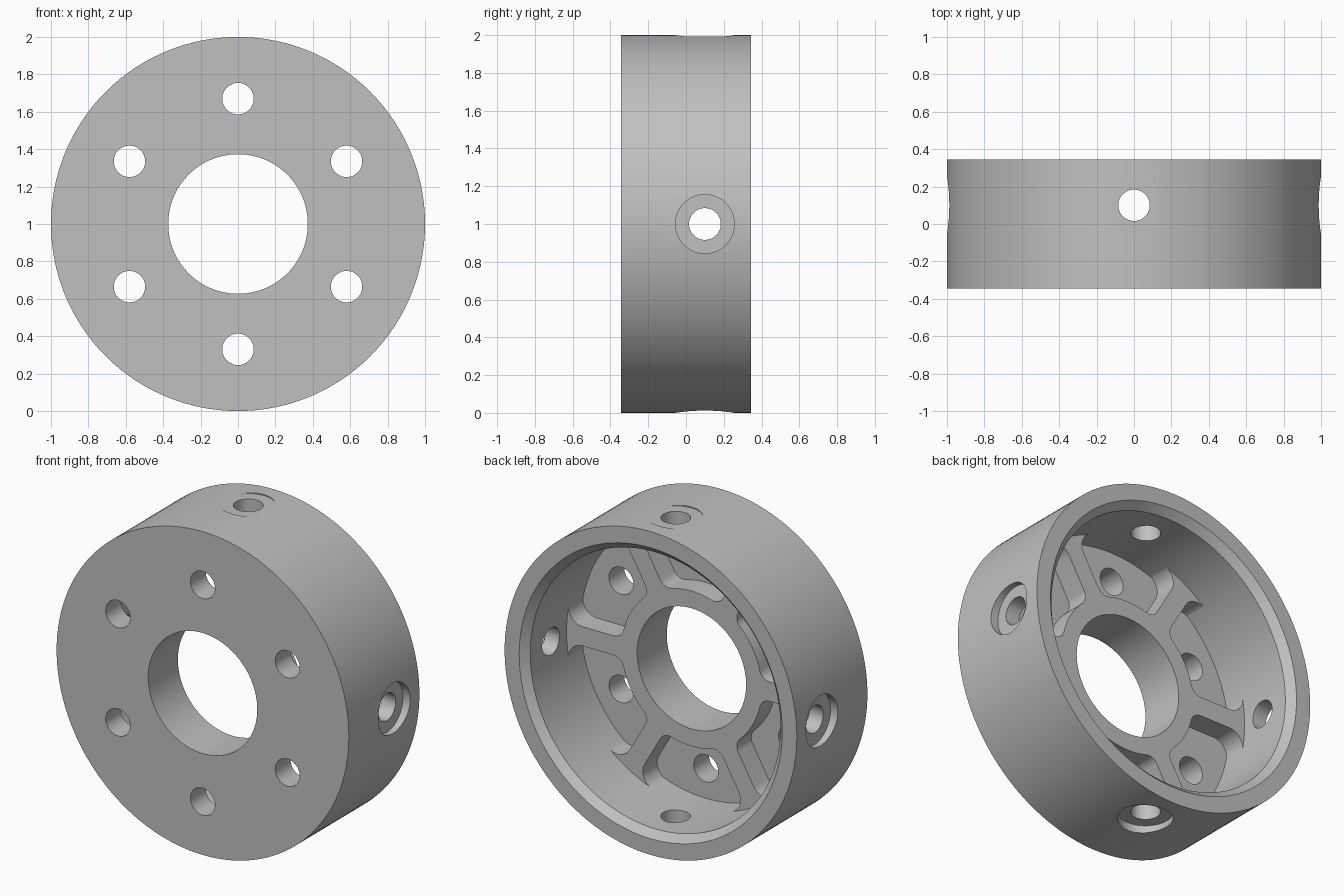
import bpy, bmesh
from math import sin, cos, asin, sqrt, radians, pi
from mathutils import Matrix, Vector

if "Cube" in bpy.data.objects:
    bpy.data.objects.remove(bpy.data.objects["Cube"])

SEG = 128
BORE, WALL = 0.373, 0.856          # hub bore and cavity radius
HALF, FLOOR, WEB = 0.345, -0.195, -0.055   # rim, pocket floor and web planes in y
CENTRE = Matrix.Translation((0, 0, 1))

metal = bpy.data.materials.new("grey metal")
metal.use_nodes = True
metal.diffuse_color = (0.53, 0.53, 0.53, 1)
metal.node_tree.nodes["Principled BSDF"].inputs["Base Color"].default_value = metal.diffuse_color


def add_mesh(name, bm):
    mesh = bpy.data.meshes.new(name)
    bm.to_mesh(mesh)
    bm.free()
    obj = bpy.data.objects.new(name, mesh)
    bpy.context.collection.objects.link(obj)
    return obj


def select(obj):
    bpy.ops.object.select_all(action='DESELECT')
    obj.select_set(True)
    bpy.context.view_layer.objects.active = obj


def finish(obj):
    obj.data.materials.clear()
    obj.data.materials.append(metal)
    select(obj)
    bpy.ops.object.shade_smooth_by_angle(angle=radians(30))


def cylinder(bm, radius, start, end, matrix):
    """Cylinder along local z from start to end."""
    shift = Matrix.Translation((0, 0, (start + end) / 2))
    bmesh.ops.create_cone(bm, cap_ends=True, segments=48, radius1=radius, radius2=radius,
                          depth=end - start, matrix=CENTRE @ matrix @ shift)


def arc(cx, cy, r, a, b, n):
    return [(cx + r * cos(a + (b - a) * i / n), cy + r * sin(a + (b - a) * i / n))
            for i in range(n + 1)]


# Housing: revolved cup with a chamfered mouth
profile = [(BORE, -HALF), (1, -HALF), (1, HALF), (0.9, HALF),
           (WALL, HALF - 0.045), (WALL, FLOOR), (BORE, FLOOR)]
bm = bmesh.new()
verts = [bm.verts.new((r, y, 0)) for r, y in profile]
edges = [bm.edges.new((v, verts[(i + 1) % len(verts)])) for i, v in enumerate(verts)]
bmesh.ops.spin(bm, geom=verts + edges, cent=(0, 0, 0), axis=(0, 1, 0),
               angle=2 * pi, steps=SEG)
bmesh.ops.remove_doubles(bm, verts=bm.verts, dist=1e-4)
bmesh.ops.recalc_face_normals(bm, faces=bm.faces)
bm.transform(CENTRE)
housing = add_mesh("housing", bm)

# Cutters: six bolt holes, four side holes and their counterbores
holes, bores = bmesh.new(), bmesh.new()
along_y = Matrix.Rotation(pi / 2, 4, 'X')
for i in range(6):
    turn = Matrix.Rotation(i * pi / 3, 4, 'Y')
    cylinder(holes, 0.084, 0.1, 0.5, turn @ Matrix.Translation((0, 0, 0.67)) @ along_y)
for i in range(4):
    turn = Matrix.Translation((0, 0.1, 0)) @ Matrix.Rotation(i * pi / 2, 4, 'Y')
    cylinder(holes, 0.084, 0.7, 1.1, turn)
    cylinder(bores, 0.156, 0.993 if i == 0 else 0.95, 1.1, turn)   # shallow on top
cutters = [add_mesh("counterbore_cutter", bores), add_mesh("hole_cutter", holes)]
for cutter in cutters:
    cutter.hide_render = True
    mod = housing.modifiers.new(cutter.name, 'BOOLEAN')
    mod.operation, mod.solver, mod.object = 'DIFFERENCE', 'EXACT', cutter
select(housing)
bpy.ops.object.convert(target='MESH')
for cutter in cutters:
    bpy.data.objects.remove(cutter)
finish(housing)


# Hub web: disc with six filleted pockets, its edge sunk into the housing wall
def pocket(hub=0.48, rim=WALL + 0.002, half_width=0.06, f_in=0.07, f_out=0.095):
    o1, o2 = half_width + f_in, half_width + f_out
    d1, d2 = hub + f_in, rim - f_out
    a1, a2 = asin(o1 / d1), asin(o2 / d2)
    side = (arc(0, 0, hub, pi / 6, a1, 6)
            + arc(sqrt(d1**2 - o1**2), o1, f_in, a1 + pi, 1.5 * pi, 8)[1:]
            + arc(sqrt(d2**2 - o2**2), o2, f_out, 1.5 * pi, 2 * pi + a2, 14)
            + arc(0, 0, rim, a2, pi / 6, 8)[1:])
    c, s = cos(pi / 3), sin(pi / 3)      # reflect about the pocket's centre line
    other = [(c * x + s * y, s * x - c * y) for x, y in reversed(side)]
    return side + other[1:-1]


curve = bpy.data.curves.new("hub_web", 'CURVE')
curve.dimensions, curve.fill_mode = '2D', 'BOTH'
curve.extrude = (WEB - FLOOR) / 2
loops = [arc(0, 0, r, 0, 2 * pi, SEG)[:-1] for r in (0.93, BORE)]
for i in range(6):
    turn = Matrix.Rotation(i * pi / 3, 2)
    loops.append([tuple(turn @ Vector(p)) for p in pocket()])
for loop in loops:
    spline = curve.splines.new('POLY')
    spline.points.add(len(loop) - 1)
    for point, (x, y) in zip(spline.points, loop):
        point.co = (x, y, 0, 1)
    spline.use_cyclic_u = True
web = bpy.data.objects.new("hub_web", curve)
bpy.context.collection.objects.link(web)
web.rotation_euler.x = pi / 2
web.location = (0, (WEB + FLOOR) / 2, 1)
select(web)
bpy.ops.object.convert(target='MESH')
web = bpy.context.view_layer.objects.active
bm = bmesh.new()
bm.from_mesh(web.data)
bmesh.ops.remove_doubles(bm, verts=bm.verts, dist=1e-4)
bmesh.ops.recalc_face_normals(bm, faces=bm.faces)
bm.to_mesh(web.data)
bm.free()
finish(web)
